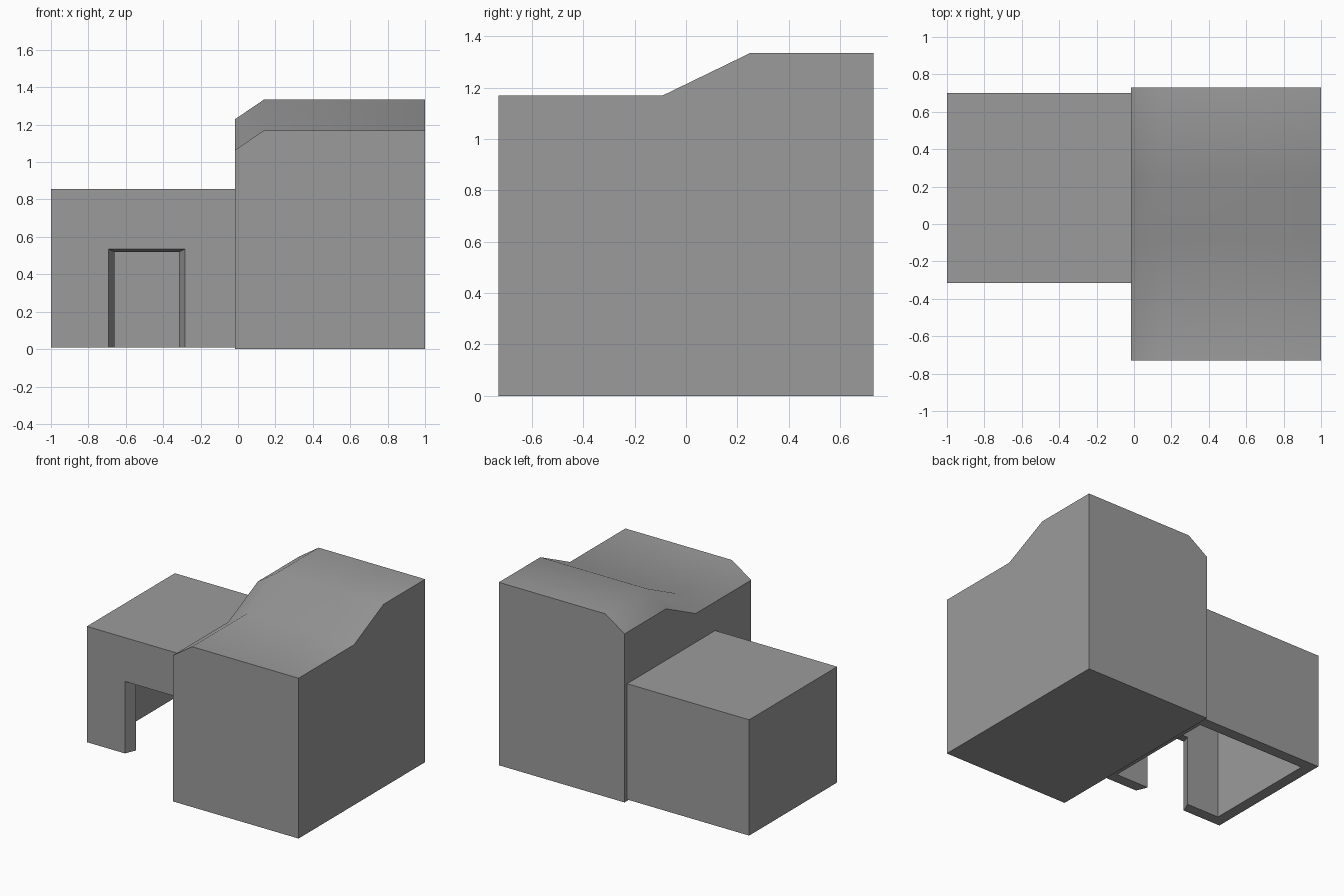
import bpy
import bmesh
import math

cube = bpy.data.objects.get("Cube")
if cube:
    bpy.data.objects.remove(cube, do_unlink=True)

# One plain grey for the whole building
grey = bpy.data.materials.new("plain_grey")
grey.use_nodes = True
colour = (0.33, 0.33, 0.33, 1)
grey.diffuse_color = colour
grey.node_tree.nodes["Principled BSDF"].inputs["Base Color"].default_value = colour


def loft(name, sections):
    """Join matching closed outlines into a capped solid."""
    bm = bmesh.new()
    rings = [[bm.verts.new(p) for p in s] for s in sections]
    for a, b in zip(rings, rings[1:]):
        for i in range(len(a)):
            j = (i + 1) % len(a)
            bm.faces.new((a[i], a[j], b[j], b[i]))
    bm.faces.new(rings[0])
    bm.faces.new(rings[-1])
    bmesh.ops.recalc_face_normals(bm, faces=bm.faces)
    mesh = bpy.data.meshes.new(name)
    bm.to_mesh(mesh)
    bm.free()
    mesh.materials.append(grey)
    obj = bpy.data.objects.new(name, mesh)
    bpy.context.collection.objects.link(obj)
    return obj


def box(name, x0, x1, y0, y1, z0, z1):
    return loft(name, [[(x0, y0, z), (x1, y0, z), (x1, y1, z), (x0, y1, z)]
                       for z in (z0, z1)])


def activate(obj):
    bpy.ops.object.select_all(action='DESELECT')
    obj.select_set(True)
    bpy.context.view_layer.objects.active = obj


def cut(target, cutter):
    cutter.hide_render = True
    mod = target.modifiers.new("cut", 'BOOLEAN')
    mod.operation = 'DIFFERENCE'
    mod.solver = 'EXACT'
    mod.object = cutter
    activate(target)
    bpy.ops.object.modifier_apply(modifier=mod.name)
    bpy.data.objects.remove(cutter, do_unlink=True)


# Main block: stepped roof profile, dropping along its inner edge
roof = [(-0.73, 1.17), (-0.09, 1.17), (0.25, 1.335), (0.73, 1.335)]
main_block = loft("main_block", [
    [(x, -0.73, 0)] + [(x, y, z - drop) for y, z in roof] + [(x, 0.73, 0)]
    for x, drop in ((-0.015, 0.105), (0.14, 0), (1, 0))])
activate(main_block)
bpy.ops.object.shade_smooth_by_angle(angle=math.radians(40))

# Side annex: hollow shell, open underneath
wall = 0.08
x0, x1, y0, y1, z0, z1 = -1, 0.03, -0.315, 0.70, 0.01, 0.855
annex = box("side_annex", x0, x1, y0, y1, z0, z1)
cut(annex, box("annex_hollow", x0 + wall, x1 - wall, y0 + wall, y1 - wall,
               -0.1, z1 - wall))

# Doorway narrowing towards the inside
mid = -0.4875
cut(annex, loft("doorway", [
    [(mid - w, y, -0.1), (mid + w, y, -0.1), (mid + w, y, h), (mid - w, y, h)]
    for y, w, h in ((y0 - wall, 0.238, 0.55), (y0 + 2 * wall, 0.139, 0.505))]))
